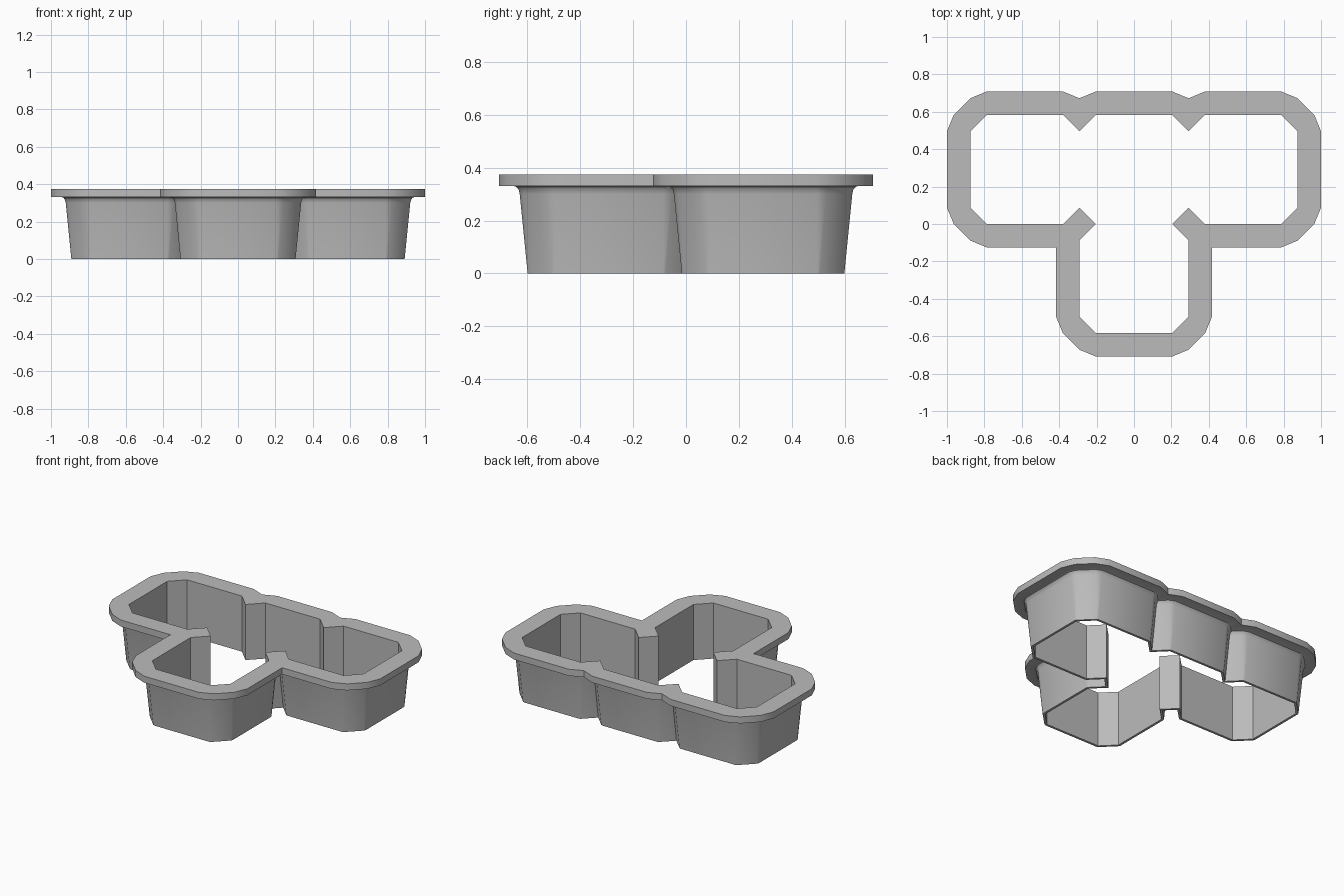
import bpy, bmesh, math
from mathutils import Vector

cube = bpy.data.objects.get("Cube")
if cube:
    bpy.data.objects.remove(cube, do_unlink=True)

HALF = 0.2917      # half width of one square cell
CUT = 0.0875       # corner chamfer of a cell
TOP = 0.375
CELLS = [(-2 * HALF, HALF), (0, HALF), (2 * HALF, HALF), (0, -HALF)]
# Outer wall profile: (distance from inner wall, height)
PROFILE = [(0.016, 0), (0.046, 0.3), (0.05, 0.317), (0.058, 0.327),
           (0.07, 0.331), (0.125, 0.331), (0.125, TOP)]

grey = bpy.data.materials.new("plain grey")
grey.use_nodes = True
colour = (0.5, 0.5, 0.5, 1)
grey.diffuse_color = colour
grey.node_tree.nodes["Principled BSDF"].inputs["Base Color"].default_value = colour


def loft(name, rings):
    """Closed solid through a stack of equal rings."""
    bm = bmesh.new()
    loops = [[bm.verts.new(p) for p in ring] for ring in rings]
    n = len(loops[0])
    for a, b in zip(loops, loops[1:]):
        for i in range(n):
            j = (i + 1) % n
            bm.faces.new((a[i], a[j], b[j], b[i]))
    bm.faces.new(loops[0][::-1])
    bm.faces.new(loops[-1])
    bmesh.ops.recalc_face_normals(bm, faces=bm.faces)
    mesh = bpy.data.meshes.new(name)
    bm.to_mesh(mesh)
    bm.free()
    mesh.materials.append(grey)
    obj = bpy.data.objects.new(name, mesh)
    bpy.context.collection.objects.link(obj)
    return obj


def octagon():
    """Chamfered square, counter-clockwise from the right side."""
    s = HALF - CUT
    pts = []
    for k in range(4):
        c, sn = round(math.cos(k * math.pi / 2)), round(math.sin(k * math.pi / 2))
        for x, y in ((HALF, -s), (HALF, s)):
            pts.append(Vector((c * x - sn * y, sn * x + c * y)))
    return pts


def offset_ring(centre, d, z):
    """Octagon pushed out by d, with one bevel at every corner."""
    pts, ring = octagon(), []
    for k in range(8):
        a = k * math.pi / 4
        out = Vector((math.cos(a), math.sin(a))) * d
        for p in (pts[k], pts[(k + 1) % 8]):
            q = p + out
            ring.append((q.x + centre[0], q.y + centre[1], z))
    return ring


def combine(target, other, operation):
    mod = target.modifiers.new(operation.lower(), "BOOLEAN")
    mod.operation = operation
    mod.solver = "EXACT"
    mod.object = other
    bpy.context.view_layer.objects.active = target
    bpy.ops.object.modifier_apply(modifier=mod.name)
    bpy.data.objects.remove(other, do_unlink=True)


# Outer body with tapered walls and flange: four cells joined
solids = [loft("cutter_frame", [offset_ring(c, d, z) for d, z in PROFILE])
          for c in CELLS]
frame = solids[0]
for other in solids[1:]:
    combine(frame, other, "UNION")

# Straight inner opening: right half of the outline, then its mirror
s = HALF - CUT
H = HALF
half = [(s, -2 * H), (H, -H - s), (H, -CUT), (s, 0), (H, CUT),
        (H + CUT, 0), (2 * H + s, 0), (3 * H, CUT), (3 * H, H + s),
        (2 * H + s, 2 * H), (H + CUT, 2 * H), (H, H + s), (s, 2 * H)]
outline = half + [(-x, y) for x, y in reversed(half)]
opening = loft("opening", [[(x, y, z) for x, y in outline] for z in (-0.1, TOP + 0.1)])
opening.hide_render = True
combine(frame, opening, "DIFFERENCE")

# Smooth the soft corners and fillet, keep the rest sharp
bpy.ops.object.select_all(action="DESELECT")
frame.select_set(True)
bpy.context.view_layer.objects.active = frame
bpy.ops.object.shade_smooth_by_angle(angle=math.radians(30))
